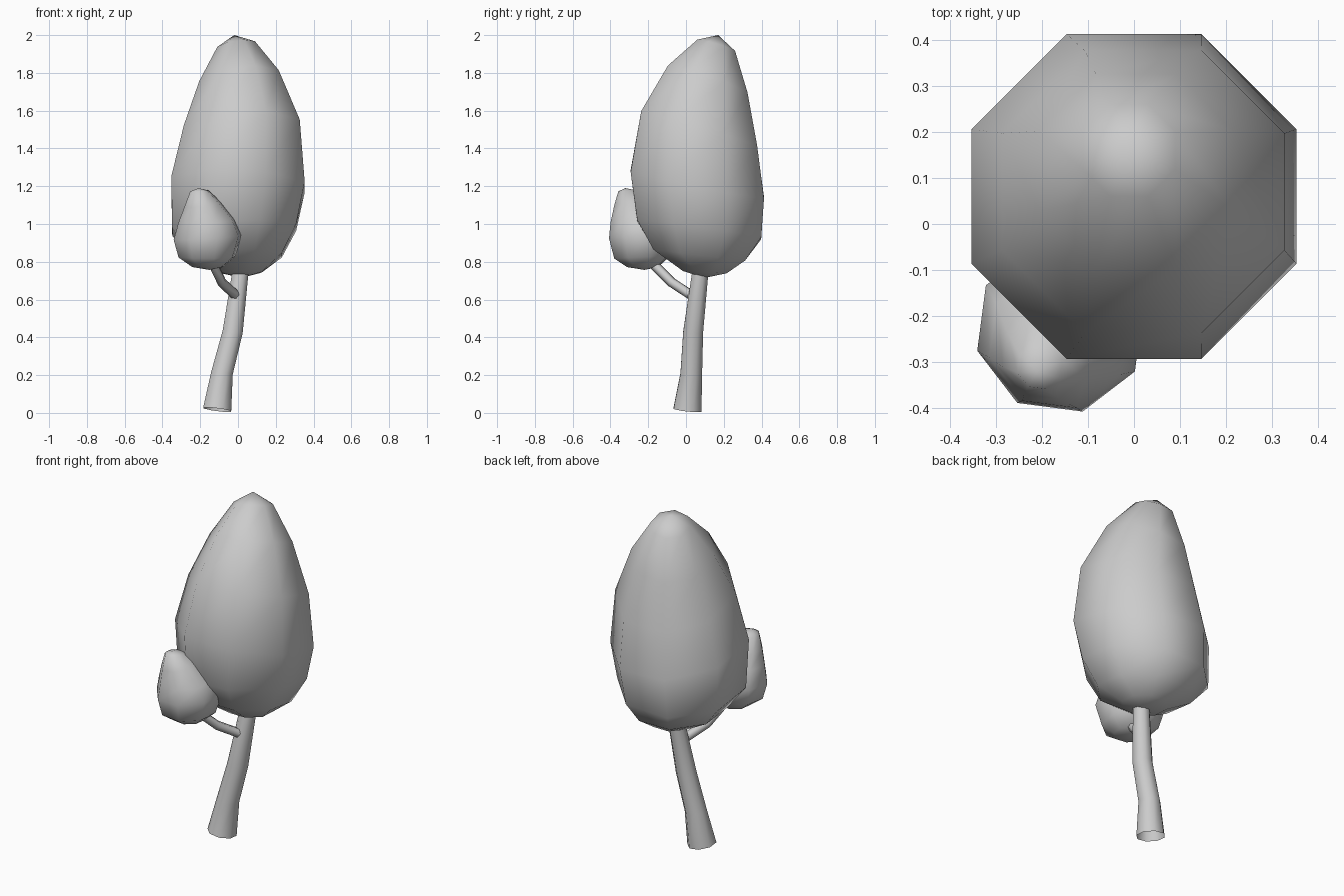
import bpy, bmesh, math

if "Cube" in bpy.data.objects:
    bpy.data.objects.remove(bpy.data.objects["Cube"])


def loft(name, rings, sides, start, bottom=None, top=None):
    """Stack rings (x, y, z, radius, x slope, y slope), lowest first, with optional end points."""
    bm = bmesh.new()
    loops = []
    for x, y, z, r, sx, sy in rings:
        loop = []
        for i in range(sides):
            a = math.radians(start) + math.tau * i / sides
            dx, dy = r * math.cos(a), r * math.sin(a)
            loop.append(bm.verts.new((x + dx, y + dy, z + sx * dx + sy * dy)))
        loops.append(loop)
    for lo, hi in zip(loops, loops[1:]):
        for i in range(sides):
            j = (i + 1) % sides
            bm.faces.new((lo[i], lo[j], hi[j], hi[i]))
    for point, loop in ((bottom, loops[0]), (top, loops[-1])):
        if point:
            tip = bm.verts.new(point)
            for i in range(sides):
                bm.faces.new((loop[i], loop[(i + 1) % sides], tip))
    bmesh.ops.recalc_face_normals(bm, faces=bm.faces)
    for f in bm.faces:
        f.smooth = True
    mesh = bpy.data.meshes.new(name)
    bm.to_mesh(mesh)
    bm.free()
    obj = bpy.data.objects.new(name, mesh)
    bpy.context.collection.objects.link(obj)
    return obj


# Large leaning crown
loft("main_crown", [
    (0.01, 0.10, 0.745, 0.125, 0, -0.05),
    (-0.01, 0.07, 0.835, 0.262, 0, -0.12),
    (-0.02, 0.07, 0.97, 0.355, 0.04, -0.14),
    (0.00, 0.06, 1.21, 0.382, -0.04, -0.20),
    (0.02, 0.07, 1.50, 0.332, 0.05, -0.30),
    (0.005, 0.115, 1.755, 0.228, 0.14, -0.34),
    (-0.01, 0.16, 1.94, 0.108, 0.15, -0.30),
], 8, 22.5, (0.02, 0.10, 0.715), (-0.02, 0.17, 2.0))

# Small side crown
loft("small_crown", [
    (-0.16, -0.23, 0.772, 0.085, 0, 0),
    (-0.165, -0.23, 0.825, 0.155, 0, 0.05),
    (-0.16, -0.227, 0.93, 0.187, 0.06, 0.05),
    (-0.165, -0.25, 1.02, 0.155, 0.05, 0.1),
    (-0.19, -0.285, 1.105, 0.098, 0.15, 0.1),
    (-0.205, -0.31, 1.175, 0.05, 0.05, 0.05),
], 8, 15, (-0.15, -0.22, 0.757), (-0.21, -0.32, 1.19))

# Bent trunk, open at the base
loft("trunk", [
    (-0.11, 0.008, 0.017, 0.08, -0.13, -0.1),
    (-0.085, 0.028, 0.21, 0.062, -0.1, 0),
    (-0.028, 0.038, 0.43, 0.057, -0.15, 0),
    (0.012, 0.075, 0.74, 0.047, 0, 0),
    (0.02, 0.09, 0.85, 0.042, 0, 0),
], 8, 22.5)

# Side branch
curve = bpy.data.curves.new("branch", "CURVE")
curve.dimensions = "3D"
curve.bevel_depth = 0.026
curve.bevel_resolution = 1
line = curve.splines.new("POLY")
path = [(-0.015, 0.025, 0.625), (-0.085, -0.075, 0.69),
        (-0.13, -0.17, 0.785), (-0.145, -0.20, 0.83)]
line.points.add(len(path) - 1)
for p, co in zip(line.points, path):
    p.co = (*co, 1)
line.use_smooth = True
branch = bpy.data.objects.new("branch", curve)
bpy.context.collection.objects.link(branch)
bpy.context.view_layer.objects.active = branch
branch.select_set(True)
bpy.ops.object.convert(target="MESH")
